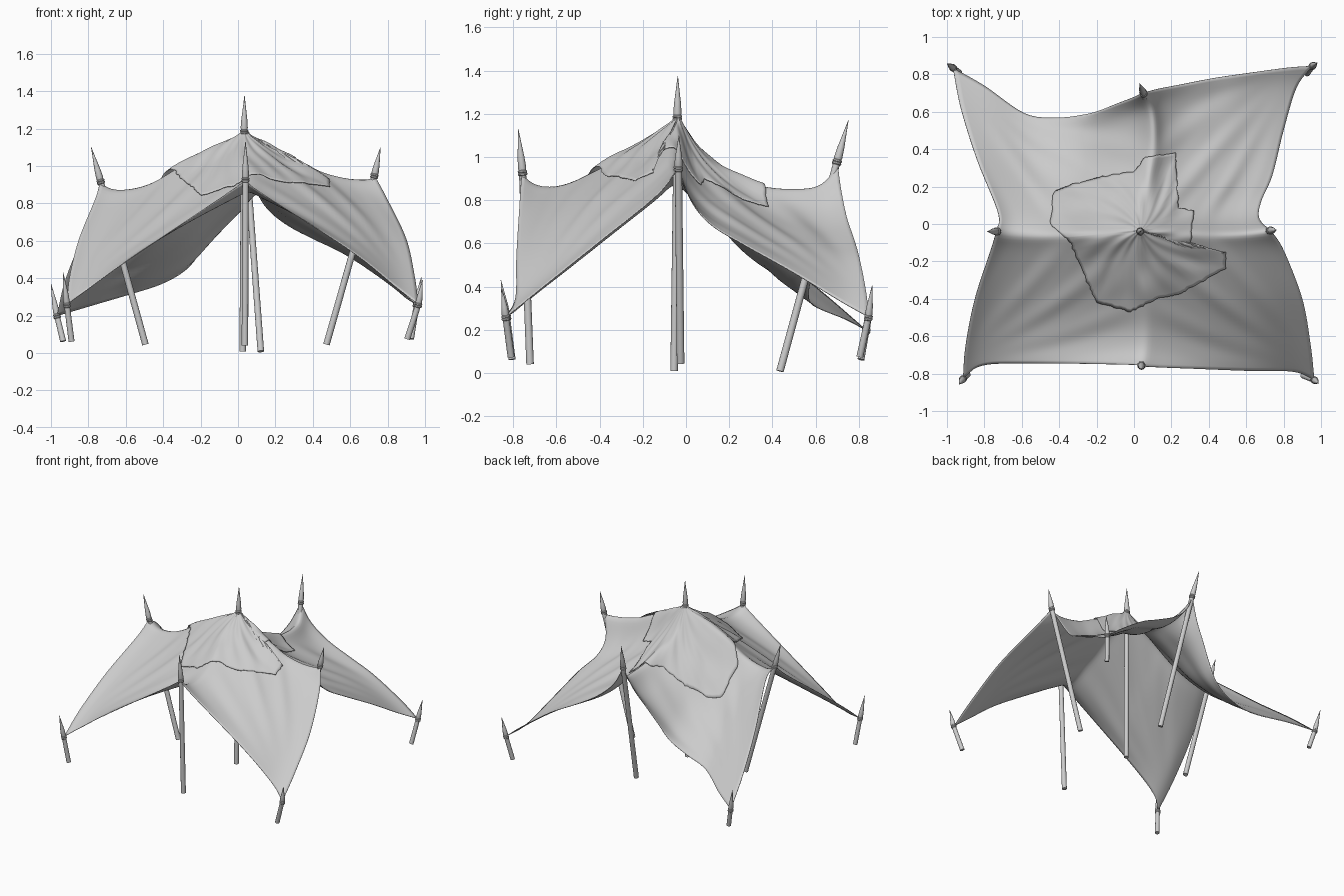
import bpy, bmesh, math, random
from mathutils import Vector as V
from mathutils.bvhtree import BVHTree

if "Cube" in bpy.data.objects:
    bpy.data.objects.remove(bpy.data.objects["Cube"])

random.seed(4)
grey = bpy.data.materials.new("light_grey")
grey.diffuse_color = (0.6, 0.6, 0.6, 1)
grey.use_nodes = True
grey.node_tree.nodes["Principled BSDF"].inputs["Base Color"].default_value = grey.diffuse_color


def finish(bm, name, angle=40, thick=0):
    me = bpy.data.meshes.new(name)
    bm.to_mesh(me)
    bm.free()
    ob = bpy.data.objects.new(name, me)
    bpy.context.collection.objects.link(ob)
    me.materials.append(grey)
    bpy.ops.object.select_all(action='DESELECT')
    ob.select_set(True)
    bpy.context.view_layer.objects.active = ob
    bpy.ops.object.shade_smooth_by_angle(angle=math.radians(angle))
    if thick:
        mod = ob.modifiers.new("thickness", 'SOLIDIFY')
        mod.thickness = thick
        mod.offset = -1
    return ob


def face_up(bm):
    bm.normal_update()
    if sum(f.normal.z * f.calc_area() for f in bm.faces) < 0:
        bmesh.ops.reverse_faces(bm, faces=bm.faces[:])
    bm.normal_update()


def curve(points, n):
    """Smooth curve through the points, n + 1 evenly spaced samples."""
    p = [V(q) for q in points]
    p = [2 * p[0] - p[1]] + p + [2 * p[-1] - p[-2]]
    fine = []
    for a, b, c, d in zip(p, p[1:], p[2:], p[3:]):
        for k in range(20):
            t = k / 20
            fine.append(0.5 * (2 * b + (c - a) * t + (2 * a - 5 * b + 4 * c - d) * t * t
                               + (3 * b - a - 3 * c + d) * t ** 3))
    fine.append(p[-2])
    dist = [0]
    for a, b in zip(fine, fine[1:]):
        dist.append(dist[-1] + (b - a).length)
    out, j = [], 0
    for i in range(n + 1):
        s = dist[-1] * i / n
        while j < len(fine) - 2 and dist[j + 1] < s:
            j += 1
        out.append(fine[j].lerp(fine[j + 1], (s - dist[j]) / max(dist[j + 1] - dist[j], 1e-9)))
    return out


# Tie points of the canopy
apex = (0.035, -0.035, 1.185)
mid = {"F": (0.04, -0.757, 0.93), "B": (0.05, 0.70, 0.98),
       "L": (-0.735, -0.04, 0.92), "R": (0.73, -0.035, 0.95)}
corner = {"FL": (-0.915, -0.83, 0.26), "FR": (0.965, -0.835, 0.26),
          "BL": (-0.968, 0.835, 0.20), "BR": (0.955, 0.845, 0.26)}
# Sagging ridges from the apex to each side pole
ridge = {
    "F": [(0.04, -0.17, 1.09), (0.05, -0.34, 0.985), (0.06, -0.55, 0.888), (0.055, -0.68, 0.88)],
    "B": [(0.05, 0.08, 1.025), (0.08, 0.25, 0.915), (0.1, 0.36, 0.875), (0.105, 0.5, 0.87), (0.09, 0.62, 0.888)],
    "L": [(-0.1, -0.04, 1.125), (-0.26, -0.05, 1.045), (-0.36, -0.055, 0.98), (-0.5, -0.06, 0.908),
          (-0.65, -0.055, 0.885)],
    "R": [(0.2, -0.04, 1.095), (0.33, -0.05, 1.035), (0.45, -0.055, 0.98), (0.6, -0.05, 0.948)]}
# Free hems from each side pole to the corners
hem = {
    "F-FL": [(-0.05, -0.75, 0.86), (-0.6, -0.745, 0.49), (-0.82, -0.76, 0.33)],
    "F-FR": [(0.12, -0.765, 0.86), (0.6, -0.785, 0.55), (0.85, -0.79, 0.35)],
    "L-FL": [(-0.765, -0.14, 0.82), (-0.85, -0.4, 0.61), (-0.9, -0.65, 0.41)],
    "R-FR": [(0.80, -0.14, 0.82), (0.90, -0.4, 0.61), (0.945, -0.65, 0.41)],
    "L-BL": [(-0.725, 0.06, 0.845), (-0.84, 0.35, 0.60), (-0.925, 0.62, 0.385)],
    "R-BR": [(0.67, 0.03, 0.79), (0.68, 0.12, 0.685), (0.74, 0.26, 0.6), (0.80, 0.5, 0.465), (0.87, 0.73, 0.325)],
    "B-BL": [(-0.02, 0.67, 0.82), (-0.1, 0.64, 0.70), (-0.19, 0.605, 0.565), (-0.27, 0.585, 0.455),
             (-0.4, 0.57, 0.375), (-0.58, 0.59, 0.315), (-0.8, 0.74, 0.25)],
    "B-BR": [(0.12, 0.72, 0.84), (0.25, 0.745, 0.72), (0.43, 0.78, 0.615), (0.6, 0.805, 0.525), (0.82, 0.835, 0.37)]}
# Extra fullness of each quarter
bulge = {"FL": 0.01, "FR": 0.045, "BL": 0.025, "BR": 0.025}

# Canopy: four curved patches with folds fanning out from the corners
N = 40
bm = bmesh.new()
for key, c in corner.items():
    e, s = key
    A = curve([apex] + ridge[s] + [mid[s]], N)
    B = curve([apex] + ridge[e] + [mid[e]], N)
    C = curve([mid[s]] + hem[s + "-" + key] + [c], N)
    D = curve([mid[e]] + hem[e + "-" + key] + [c], N)
    grid = []
    for i in range(N + 1):
        u, row = i / N, []
        for j in range(N + 1):
            v = j / N
            q = (A[i] * (1 - v) + D[i] * v + B[j] * (1 - u) + C[j] * u
                 - (V(apex) * (1 - u) * (1 - v) + V(mid[s]) * u * (1 - v)
                    + V(mid[e]) * (1 - u) * v + V(c) * u * v))
            fan = math.atan2(1 - v, 1 - u + 1e-6)
            full = u * v * (1 - u) * (1 - v)
            q.z += min(1, 12 * full) * (0.013 * math.sin(19 * fan) + 0.008 * math.sin(33 * fan + 5 * u))
            q.z += 16 * full * bulge[key]
            row.append(bm.verts.new(q))
        grid.append(row)
    for i in range(N):
        for j in range(N):
            quad = [grid[i][j], grid[i + 1][j], grid[i + 1][j + 1], grid[i][j + 1]]
            bm.faces.new(quad if key in ("FL", "BR") else quad[::-1])
bmesh.ops.remove_doubles(bm, verts=bm.verts[:], dist=0.0005)
inner = [v for v in bm.verts if not v.is_boundary and (v.co - V(apex)).length > 0.03]
for _ in range(7):
    bmesh.ops.smooth_vert(bm, verts=inner, factor=0.5, use_axis_x=True, use_axis_y=True, use_axis_z=True)
face_up(bm)
tree = BVHTree.FromBMesh(bm)
finish(bm, "canopy", 60, 0.004)

# Ragged crumpled cover draped over the peak
outline = [(0.24, 0.09), (0.22, 0.38), (0.06, 0.36), (0.0, 0.28), (-0.2, 0.25), (-0.37, 0.2),
           (-0.43, 0.17), (-0.45, 0.0), (-0.34, -0.1), (-0.29, -0.22), (-0.2, -0.42), (-0.02, -0.47),
           (0.13, -0.4), (0.25, -0.37), (0.49, -0.24), (0.49, -0.15), (0.30, -0.13), (0.32, 0.07)]
rim = []
for a, b in zip(outline, outline[1:] + outline[:1]):
    a, b = V(a), V(b)
    k = max(2, int((b - a).length / 0.015))
    rim += [a.lerp(b, i / k) + V((random.uniform(-1, 1), random.uniform(-1, 1))) * 0.004 for i in range(k)]
bm = bmesh.new()
R, rings = 24, []
for r in range(1, R + 1):
    t, ring = r / R, []
    for p in rim:
        q = V(apex[:2]).lerp(p, t)
        th = math.atan2(p.y - apex[1], p.x - apex[0])
        hit = tree.ray_cast(V((q.x, q.y, 3)), V((0, 0, -1)))[0]
        z = hit.z if hit else 0.9
        crease = 0.5 + 0.3 * math.sin(7 * th + 4 * t) + 0.2 * math.sin(15 * th - 9 * t)
        z += 0.007 + 0.025 * crease * t * (1.25 - t) * 2
        # rolled lips at the left and front of the cover
        z += 0.025 * math.exp(-((q.x + 0.34) ** 2 + (q.y - 0.06) ** 2) / 0.01)
        z += 0.02 * math.exp(-((q.x - 0.05) ** 2 + (q.y + 0.34) ** 2) / 0.01)
        ring.append(bm.verts.new((q.x, q.y, z)))
    rings.append(ring)
M = len(rim)
for a, b in zip(rings, rings[1:]):
    for i in range(M):
        bm.faces.new((a[i], b[i], b[(i + 1) % M], a[(i + 1) % M]))
top = bm.verts.new((apex[0], apex[1], apex[2] + 0.008))
for i in range(M):
    bm.faces.new((top, rings[0][i], rings[0][(i + 1) % M]))
face_up(bm)
finish(bm, "peak_cover", 60, 0.004)


# Poles and stakes: shaft, pointed spike and rope binding
def pole(name, foot, tie, tip, r=0.0175):
    bm = bmesh.new()
    foot, tie, tip = V(foot), V(tie), V(tip)

    def lathe(base, axis, profile, seg=16):
        rot = axis.to_track_quat('Z', 'Y')
        loops = []
        for rad, h in profile:
            loops.append([bm.verts.new(base + rot @ V((rad * math.cos(2 * math.pi * k / seg),
                                                       rad * math.sin(2 * math.pi * k / seg), h)))
                          for k in range(seg)])
        for a, b in zip(loops, loops[1:]):
            for k in range(seg):
                bm.faces.new((a[k], a[(k + 1) % seg], b[(k + 1) % seg], b[k]))
        bm.faces.new(loops[0][::-1])
        bm.faces.new(loops[-1])

    shaft, spike = tie - foot, tip - tie
    L = spike.length
    lathe(foot, shaft, [(r, 0), (r * 0.95, shaft.length)])
    lathe(tie, spike, [(r * 0.9, 0), (r * 1.1, 0.1 * L), (r * 0.9, 0.35 * L), (r * 0.4, 0.72 * L), (0.001, L)])
    for h in (-0.010, 0.002):
        lathe(tie + spike.normalized() * h, spike,
              [(r, -0.007), (r * 1.25, -0.003), (r * 1.25, 0.003), (r, 0.007)])
    finish(bm, name)


pole("center_pole", (0.025, -0.055, 0.008), (0.033, -0.04, 1.185), (0.035, -0.038, 1.375))
pole("front_pole", (0.037, -0.722, 0.04), mid["F"], (0.04, -0.777, 1.13))
pole("back_pole", (0.122, 0.435, 0.008), mid["B"], (0.03, 0.752, 1.17))
pole("left_pole", (-0.495, -0.025, 0.045), mid["L"], (-0.785, -0.04, 1.10))
pole("right_pole", (0.473, -0.025, 0.045), mid["R"], (0.762, -0.033, 1.10))
pole("front_left_stake", (-0.89, -0.805, 0.062), corner["FL"], (-0.935, -0.857, 0.43), 0.016)
pole("front_right_stake", (0.905, -0.81, 0.075), corner["FR"], (0.987, -0.852, 0.39), 0.016)
pole("back_left_stake", (-0.935, 0.81, 0.062), corner["BL"], (-1.0, 0.858, 0.37), 0.016)
pole("back_right_stake", (0.925, 0.805, 0.075), corner["BR"], (0.98, 0.862, 0.405), 0.016)
